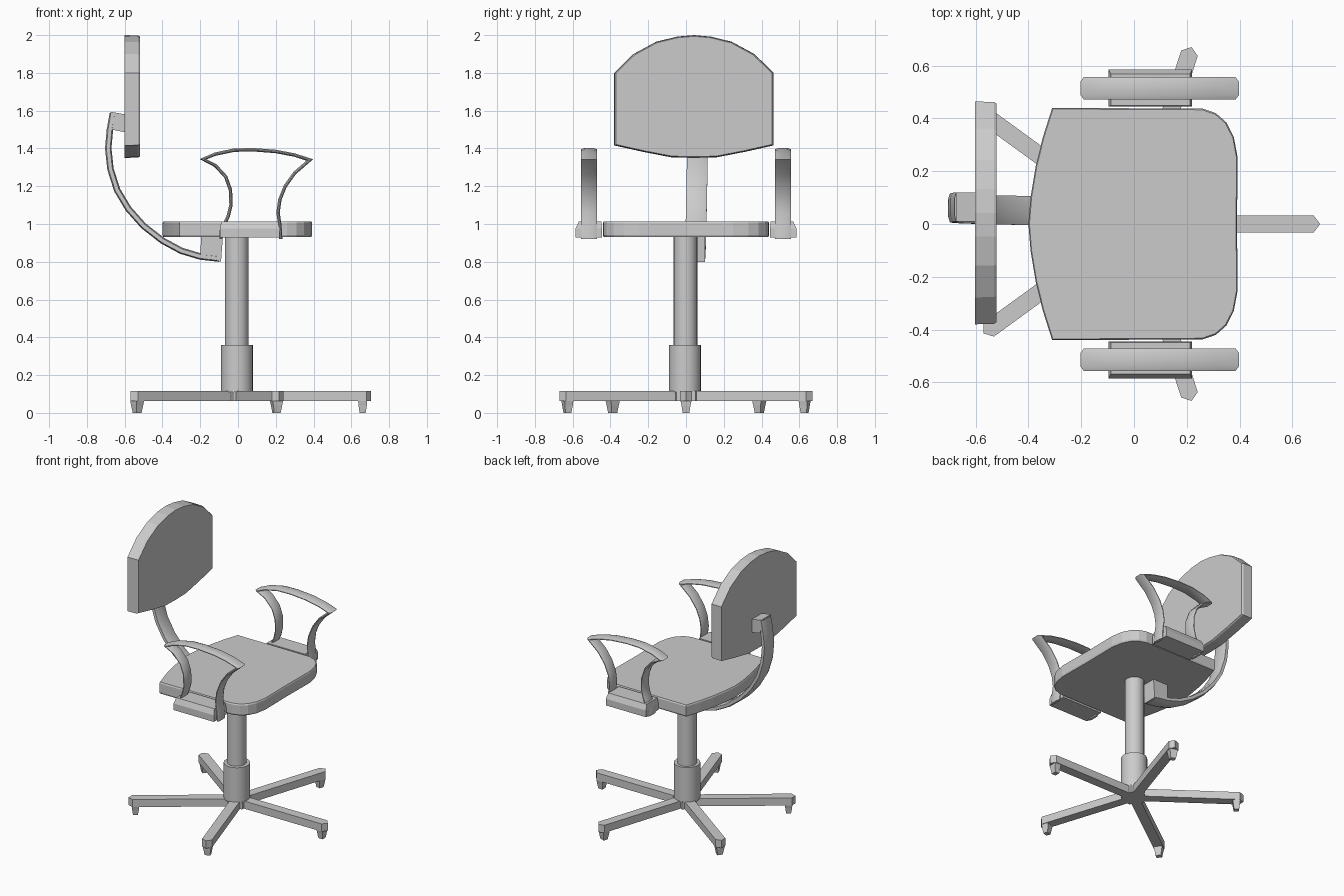
import bpy, bmesh, math
from mathutils import Vector, Matrix

if "Cube" in bpy.data.objects:
    bpy.data.objects.remove(bpy.data.objects["Cube"], do_unlink=True)

GREY = (0.6, 0.6, 0.6, 1.0)
mat = bpy.data.materials.new("light_grey")
mat.use_nodes = True
mat.diffuse_color = GREY
mat.node_tree.nodes["Principled BSDF"].inputs["Base Color"].default_value = GREY


def finish(name, bm, smooth=None):
    """Turn a bmesh into a named object, smoothed below the given angle."""
    bmesh.ops.recalc_face_normals(bm, faces=bm.faces)
    mesh = bpy.data.meshes.new(name)
    bm.to_mesh(mesh)
    bm.free()
    mesh.materials.append(mat)
    if smooth:
        mesh.polygons.foreach_set("use_smooth", [True] * len(mesh.polygons))
        mesh.set_sharp_from_angle(angle=math.radians(smooth))
    obj = bpy.data.objects.new(name, mesh)
    bpy.context.collection.objects.link(obj)
    return obj


def loft(name, rings, smooth=None, matrix=None):
    """Skin a series of equal-length rings and cap both ends."""
    bm = bmesh.new()
    loops = [[bm.verts.new(p) for p in ring] for ring in rings]
    n = len(loops[0])
    for a, b in zip(loops, loops[1:]):
        for i in range(n):
            j = (i + 1) % n
            bm.faces.new((a[i], a[j], b[j], b[i]))
    bm.faces.new(loops[0])
    bm.faces.new(loops[-1])
    if matrix:
        bm.transform(matrix)
    return finish(name, bm, smooth)


def rect(cx, cy, hx, hy, z):
    return [(cx + sx * hx, cy + sy * hy, z)
            for sx, sy in ((-1, -1), (1, -1), (1, 1), (-1, 1))]


def strap(name, path, y0, y1, width, thick, shoulder):
    """Sweep a flattened section along a path in the xz plane."""
    pts = [Vector(p) for p in path]
    h, t = width / 2, thick / 2
    section = [(-h, -t * shoulder), (-h * 0.6, -t), (h * 0.6, -t), (h, -t * shoulder),
               (h, t * shoulder), (h * 0.6, t), (-h * 0.6, t), (-h, t * shoulder)]
    rings = []
    for i, p in enumerate(pts):
        before = (p - pts[i - 1]).normalized() if i else None
        after = (pts[i + 1] - p).normalized() if i < len(pts) - 1 else None
        tangent = ((before or after) + (after or before)).normalized()
        miter = min(1 / max(tangent.dot(after or before), 0.1), 2)
        normal = Vector((-tangent.y, tangent.x)) * miter
        y = y0 + (y1 - y0) * i / (len(pts) - 1)
        rings.append([(p.x + normal.x * v, y + u, p.y + normal.y * v) for u, v in section])
    return loft(name, rings, smooth=50)


def cylinder(name, x, y, radius, z0, z1, sides=20):
    ring = [(x + radius * math.cos(a), y + radius * math.sin(a))
            for a in (2 * math.pi * i / sides for i in range(sides))]
    return loft(name, [[(*p, z) for p in ring] for z in (z0, z1)], smooth=40)


# Five-spoke base with a caster under each tip
for k in range(5):
    turn = Matrix.Rotation(math.radians(72 * k), 4, "Z")
    outline = [(0.04, -0.033), (0.68, -0.033), (0.705, 0), (0.68, 0.033), (0.04, 0.033)]
    loft(f"base_leg_{k + 1}", [[(x, y, z) for x, y in outline] for z in (0.062, 0.116)],
         matrix=turn)
    loft(f"caster_{k + 1}", [rect(0.66, 0, 0.016, 0.018, 0),
                             rect(0.66, 0, 0.022, 0.024, 0.04),
                             rect(0.66, 0, 0.024, 0.029, 0.064)], matrix=turn)
hub = [(0.085 * math.cos(math.radians(36 + 72 * i)), 0.085 * math.sin(math.radians(36 + 72 * i)))
       for i in range(5)]
loft("base_hub", [[(*p, z) for p in hub] for z in (0.062, 0.117)])

# Gas lift column
cylinder("column_sleeve", -0.005, -0.005, 0.085, 0.11, 0.36)
cylinder("column_post", -0.007, -0.003, 0.063, 0.35, 0.94)

# Seat cushion, mirrored from one half outline
half = [(0.39, 0.0), (0.393, 0.25), (0.378, 0.33), (0.35, 0.385), (0.31, 0.42), (0.26, 0.437),
        (-0.31, 0.44), (-0.345, 0.33), (-0.372, 0.22), (-0.392, 0.1), (-0.4, 0.0)]
outline = half + [(x, -y) for x, y in reversed(half[1:-1])]
loft("seat", [[(x * s, y * s, z) for x, y in outline]
              for s, z in ((0.99, 0.932), (1, 0.942), (1, 1.005), (0.99, 1.014))])

# Backrest panel, mirrored around its own middle
MID = 0.042
half = [(0.0, 2.0), (0.09, 1.992), (0.2, 1.965), (0.32, 1.9), (0.422, 1.8),
        (0.422, 1.416), (0.27, 1.382), (0.12, 1.353), (0.0, 1.35)]
outline = half + [(-y, z) for y, z in reversed(half[1:-1])]
loft("backrest", [[(x, MID + y * s, 1.68 + (z - 1.68) * s) for y, z in outline]
                  for x, s in ((-0.602, 1), (-0.53, 0.995), (-0.52, 0.98))])

# Curved back support with a mounting block at each end
strap("back_support", [(-0.1, 0.817), (-0.2, 0.828), (-0.3, 0.858), (-0.4, 0.912),
                       (-0.5, 0.99), (-0.58, 1.08), (-0.64, 1.18), (-0.675, 1.29),
                       (-0.687, 1.4), (-0.678, 1.5), (-0.663, 1.585)],
      0.045, 0.065, 0.11, 0.034, 0.6)


def block(name, profile, y0, y1):
    loft(name, [[(x, y, z) for x, z in profile] for y in (y0, y1)])


block("lower_mount", [(-0.2, 0.828), (-0.09, 0.8), (-0.08, 0.936), (-0.195, 0.936)], -0.008, 0.1)
block("upper_mount", [(-0.675, 1.594), (-0.595, 1.58), (-0.595, 1.485), (-0.67, 1.5)], 0.01, 0.12)

# Armrests: a looped strap and a bracket on each side
arm_path = [(-0.09, 0.92), (-0.088, 0.965), (-0.052, 1.04), (-0.037, 1.1), (-0.04, 1.18),
            (-0.065, 1.25), (-0.12, 1.31), (-0.185, 1.343), (-0.12, 1.37), (-0.02, 1.391),
            (0.08, 1.393), (0.2, 1.384), (0.3, 1.365), (0.38, 1.339), (0.3, 1.27),
            (0.25, 1.2), (0.222, 1.13), (0.212, 1.06), (0.222, 0.99), (0.226, 0.92)]
for side, label in ((1, "left"), (-1, "right")):
    y = side * 0.514
    strap(f"armrest_{label}", arm_path, y, y, 0.084, 0.018, 0.3)
    loft(f"arm_bracket_{label}", [rect(0.062, side * 0.515, 0.158, 0.07, 0.928),
                                  rect(0.062, side * 0.515, 0.158, 0.07, 0.975),
                                  rect(0.062, side * 0.508, 0.15, 0.06, 1.012)])
